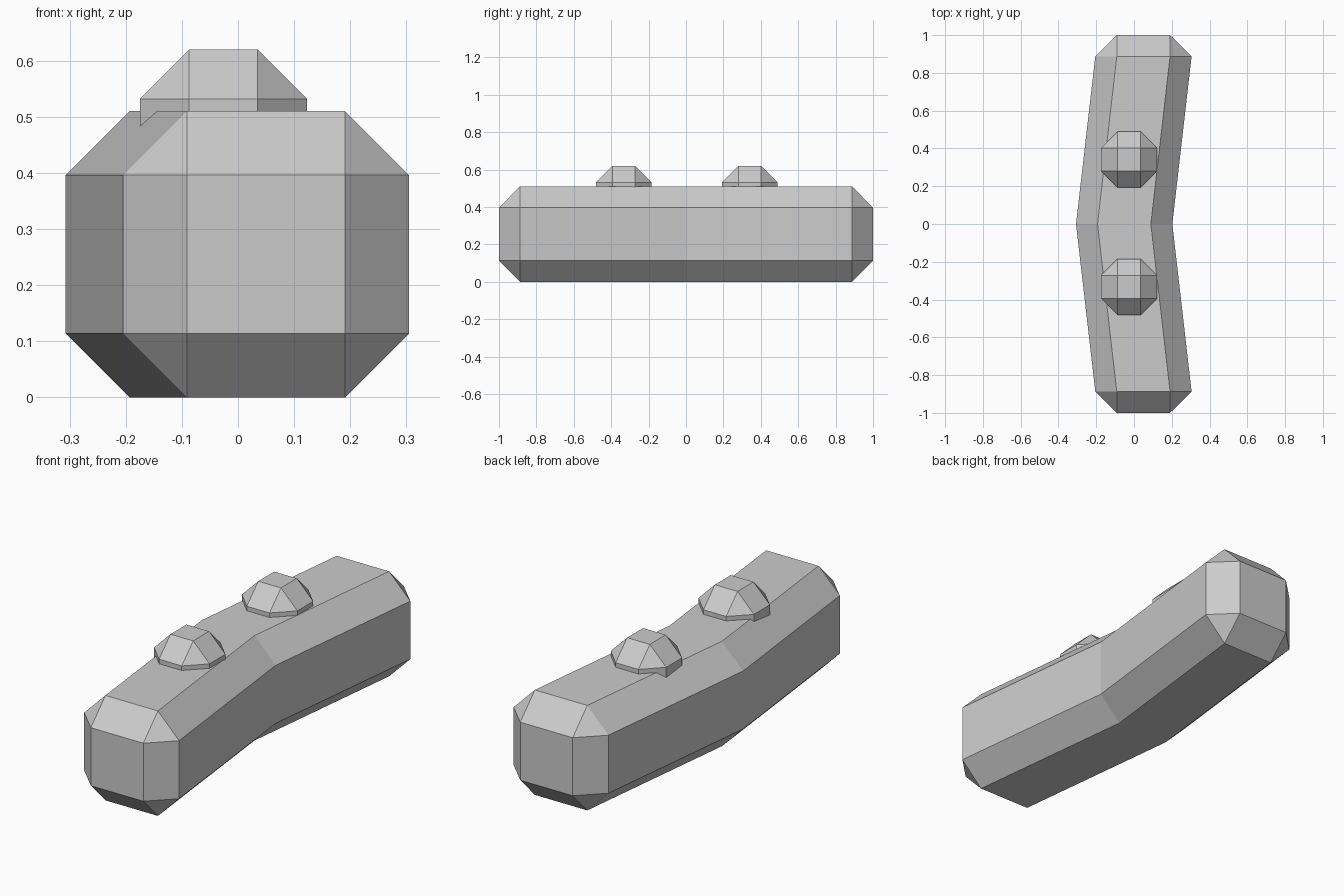
import bpy
import bmesh

if "Cube" in bpy.data.objects:
    bpy.data.objects.remove(bpy.data.objects["Cube"])


def chamfered_bar(name, stations, half, inner, zc):
    """Loft octagons along y; stations are (x centre, y, is_end). Ends shrink to the inner square."""
    octagon = [(half, -inner), (half, inner), (inner, half), (-inner, half),
               (-half, inner), (-half, -inner), (-inner, -half), (inner, -half)]
    bm = bmesh.new()
    rings = []
    for xc, y, is_end in stations:
        lim = inner if is_end else half
        clamp = lambda v: max(-lim, min(lim, v))
        rings.append([bm.verts.new((xc + clamp(a), y, zc + clamp(b))) for a, b in octagon])
    for r, s in zip(rings, rings[1:]):
        for i in range(8):
            j = (i + 1) % 8
            bm.faces.new((r[i], r[j], s[j], s[i]))
    bm.faces.new(rings[0])
    bm.faces.new(rings[-1])
    # Merging turns the corner quads into triangles
    bmesh.ops.remove_doubles(bm, verts=bm.verts, dist=0.0005)
    bmesh.ops.recalc_face_normals(bm, faces=bm.faces)
    mesh = bpy.data.meshes.new(name)
    bm.to_mesh(mesh)
    bm.free()
    obj = bpy.data.objects.new(name, mesh)
    bpy.context.collection.objects.link(obj)
    return obj


# Bent bar body
chamfered_bar("bent_body",
              [(0.05, -1.0, True), (0.05, -0.888, False), (-0.052, 0.0, False),
               (0.05, 0.888, False), (0.05, 1.0, True)],
              half=0.255, inner=0.141, zc=0.255)

# Two faceted studs half sunk into the top
for side, y in (("front", -0.333), ("back", 0.341)):
    chamfered_bar(side + "_stud",
                  [(-0.026, y - 0.149, True), (-0.026, y - 0.061, False),
                   (-0.026, y + 0.061, False), (-0.026, y + 0.149, True)],
                  half=0.149, inner=0.061, zc=0.471)
